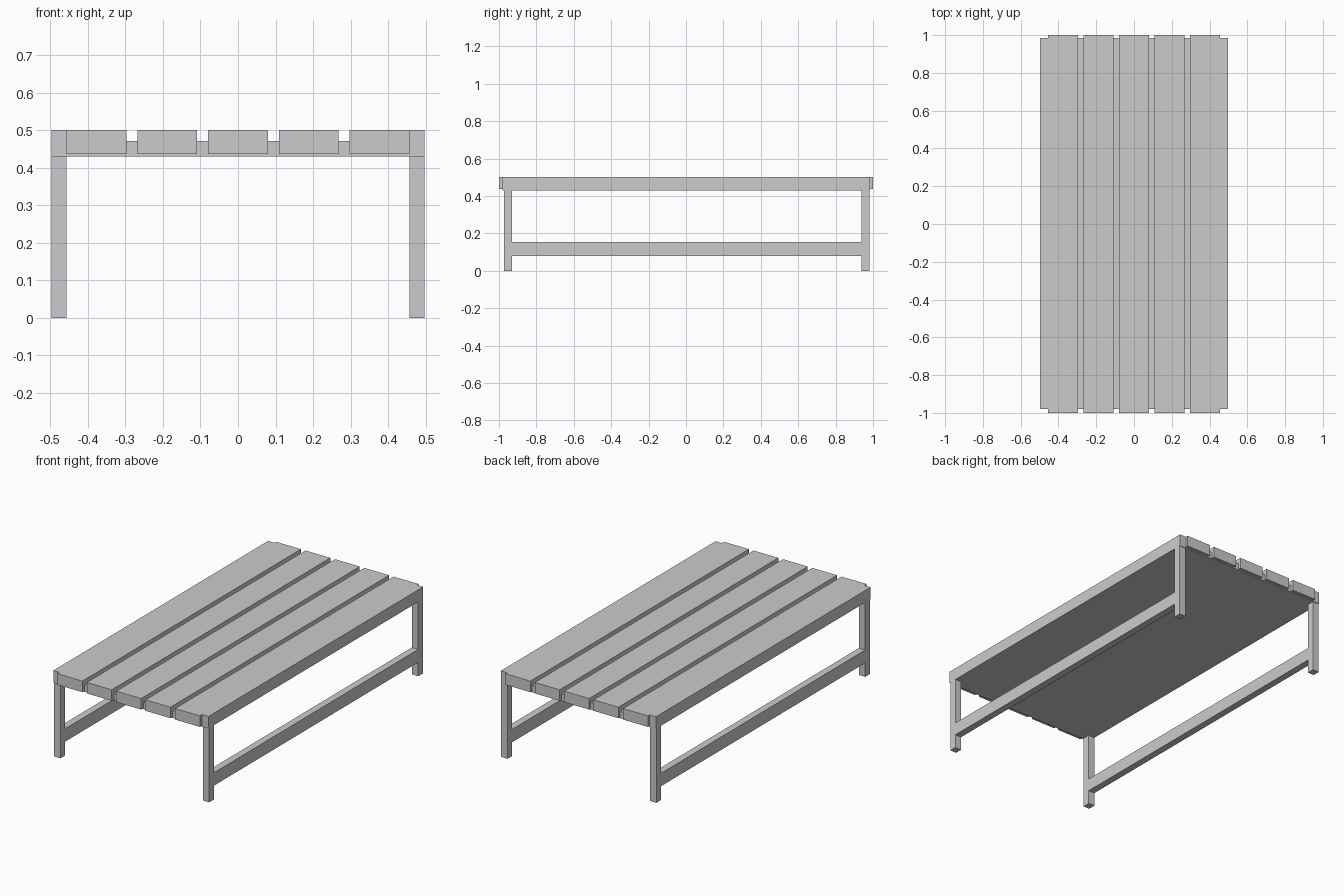
import bpy

if "Cube" in bpy.data.objects:
    bpy.data.objects.remove(bpy.data.objects["Cube"])


def box(name, x0, x1, y0, y1, z0, z1):
    bpy.ops.mesh.primitive_cube_add(
        size=1, location=((x0 + x1) / 2, (y0 + y1) / 2, (z0 + z1) / 2))
    ob = bpy.context.object
    ob.name = name
    ob.scale = (x1 - x0, y1 - y0, z1 - z0)
    bpy.ops.object.transform_apply(location=False, rotation=False, scale=True)
    return ob


OUT, INN = 0.497, 0.456      # outer and inner x of the side frames

# Side frames: top rail, two legs and a low stretcher on each side
for side, s in (("left", -1), ("right", 1)):
    x0, x1 = sorted((s * INN, s * OUT))
    box(side + "_top_rail", x0, x1, -0.98, 0.985, 0.43, 0.5)
    box(side + "_front_leg", x0, x1, -0.973, -0.93, 0, 0.43)
    box(side + "_back_leg", x0, x1, 0.939, 0.981, 0, 0.43)
    box(side + "_stretcher", x0, x1, -0.93, 0.939, 0.08, 0.155)

# Base panel, visible in the gaps between planks
box("base_panel", -INN, INN, -0.98, 0.985, 0.43, 0.471)

# Five top planks, slightly longer than the rails
width = 0.159
for i in range(5):
    x = -INN + i * (2 * INN - width) / 4
    box(f"plank_{i + 1}", x, x + width, -1, 1, 0.436, 0.5)
